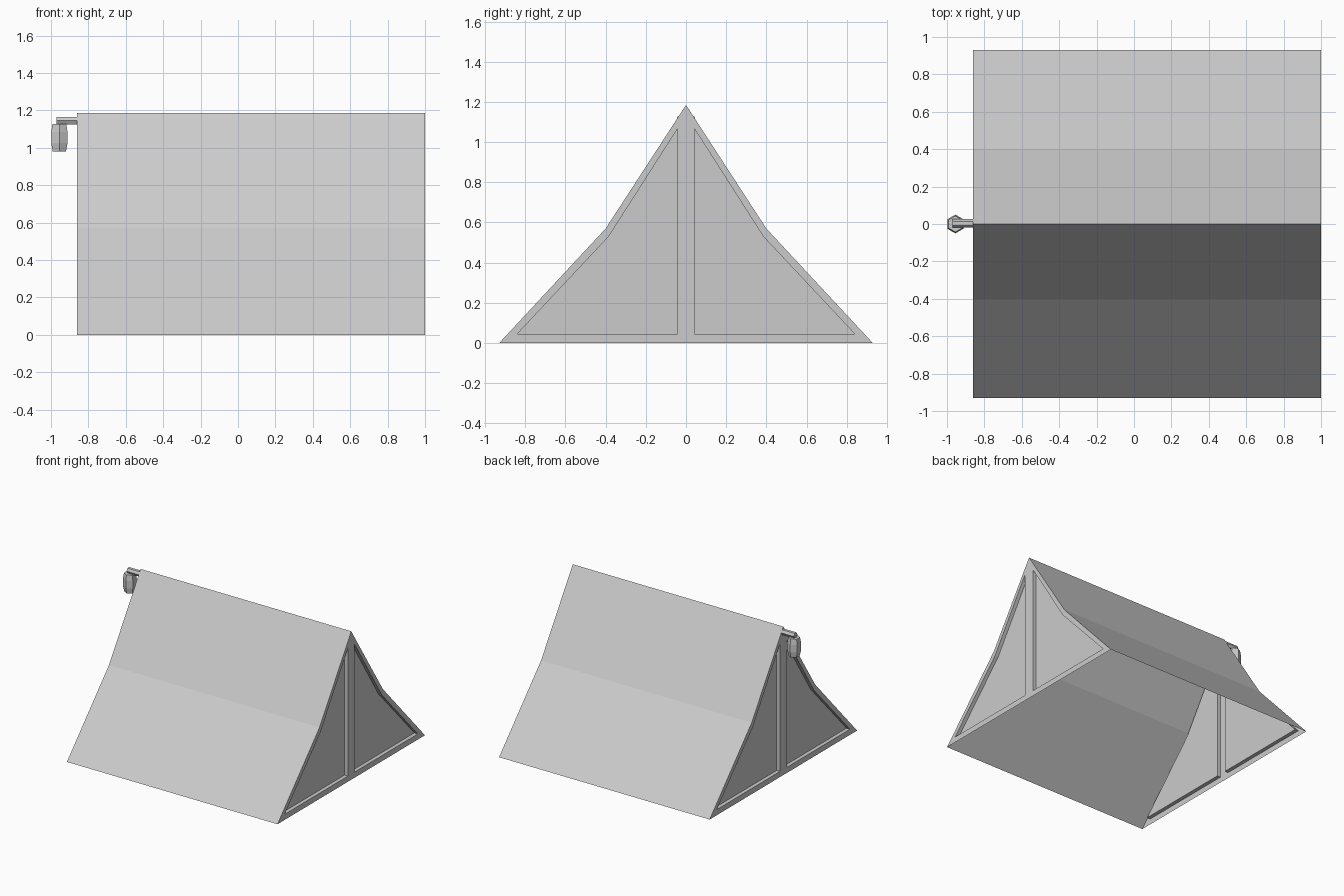
import bpy, bmesh, math

if "Cube" in bpy.data.objects:
    bpy.data.objects.remove(bpy.data.objects["Cube"])

X0, X1 = -0.86, 1.0      # tent ends
DEPTH = 0.03             # recess of the door flaps
OUTER = [(0, 0), (0.93, 0), (0.40, 0.57), (0, 1.185)]
INNER = [(0.043, 0.045), (0.84, 0.045), (0.385, 0.53), (0.043, 1.065)]


def finish(name, bm):
    bmesh.ops.remove_doubles(bm, verts=bm.verts, dist=1e-5)
    bmesh.ops.recalc_face_normals(bm, faces=bm.faces)
    mesh = bpy.data.meshes.new(name)
    bm.to_mesh(mesh)
    bm.free()
    obj = bpy.data.objects.new(name, mesh)
    bpy.context.collection.objects.link(obj)
    return obj


def ring(bm, x, profile, side):
    return [bm.verts.new((x, side * y, z)) for y, z in profile]


def bridge(bm, a, b):
    n = len(a)
    for i in range(n):
        bm.faces.new((a[i], a[(i + 1) % n], b[(i + 1) % n], b[i]))


# Tent canopy: open-bottomed sloping sheets and two framed ends
bm = bmesh.new()
for side in (1, -1):
    edges = []
    for x, inward in ((X0, 1), (X1, -1)):
        outer = ring(bm, x, OUTER, side)
        inner = ring(bm, x, INNER, side)
        sunk = ring(bm, x + inward * DEPTH, INNER, side)
        bridge(bm, outer, inner)
        bridge(bm, inner, sunk)
        bm.faces.new(sunk)
        edges.append(outer)
    a, b = edges
    for i in (1, 2):
        bm.faces.new((a[i], a[i + 1], b[i + 1], b[i]))
finish("tent_canopy", bm)

# Pole sticking out of the ridge
bpy.ops.mesh.primitive_cylinder_add(vertices=6, radius=0.023, depth=0.13,
                                    location=(-0.905, 0.003, 1.145),
                                    rotation=(0, math.pi / 2, 0))
bpy.context.object.name = "ridge_pole"

# Hanging six-sided lantern with a slight bulge
bm = bmesh.new()
rings = []
for r, z in ((0.041, 0.98), (0.05, 1.025), (0.05, 1.085), (0.043, 1.127)):
    rings.append([bm.verts.new((-0.955 + r * math.cos(t), r * math.sin(t), z))
                  for t in [math.radians(30 + 60 * k) for k in range(6)]])
for lo, hi in zip(rings, rings[1:]):
    bridge(bm, lo, hi)
bm.faces.new(rings[0])
bm.faces.new(rings[-1])
finish("lantern", bm)
